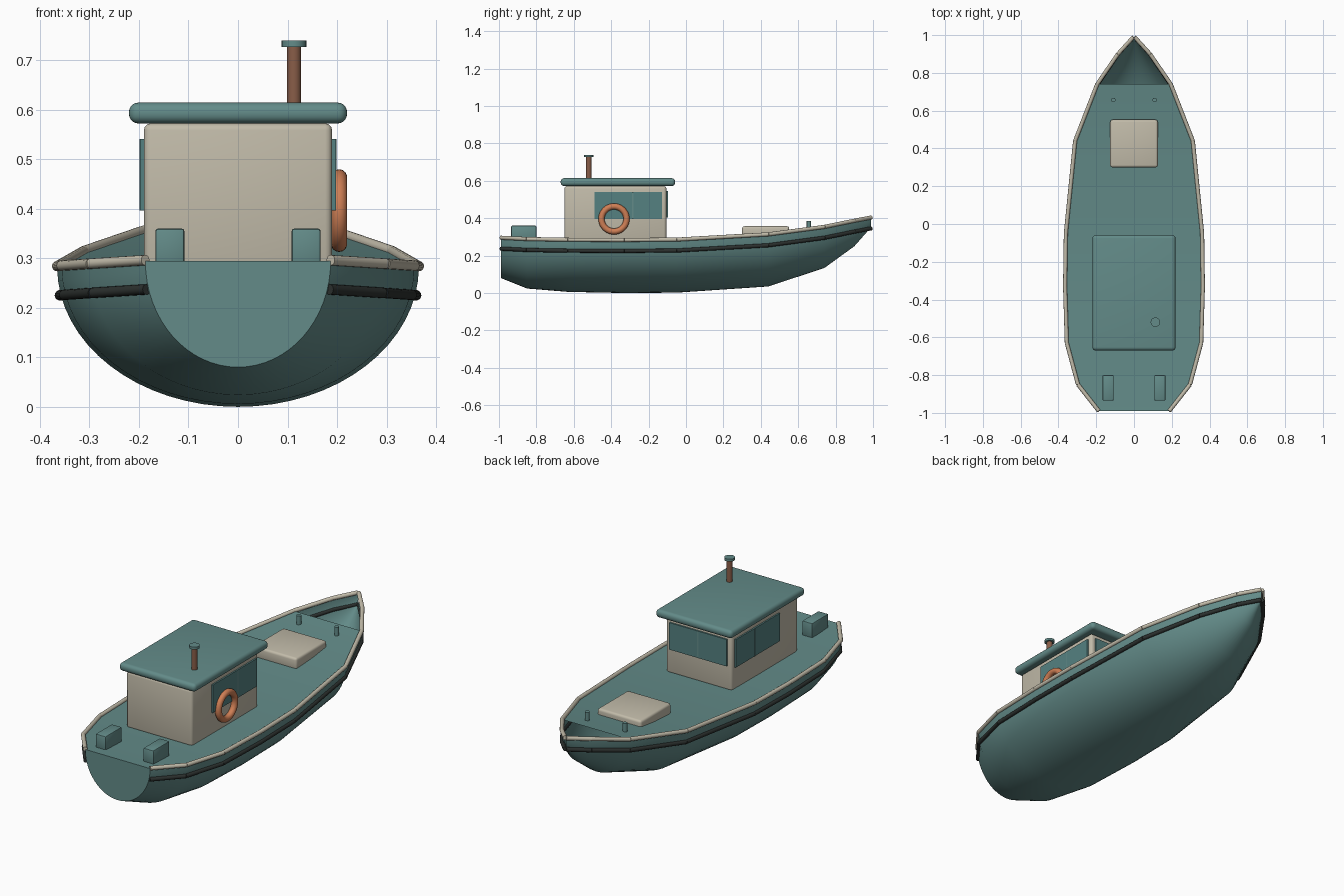
import bpy, bmesh, math
from mathutils import Vector

if "Cube" in bpy.data.objects:
    bpy.data.objects.remove(bpy.data.objects["Cube"])


def mat(name, rgb):
    m = bpy.data.materials.new(name)
    m.diffuse_color = (*rgb, 1)
    m.use_nodes = True
    m.node_tree.nodes["Principled BSDF"].inputs["Base Color"].default_value = m.diffuse_color
    return m


TEAL = mat("teal paint", (0.125, 0.26, 0.25))
GLASS = mat("window teal", (0.09, 0.22, 0.22))
CREAM = mat("cream paint", (0.54, 0.50, 0.40))
BLACK = mat("black rubber", (0.025, 0.03, 0.028))
BROWN = mat("rust brown", (0.25, 0.11, 0.065))
ORANGE = mat("buoy orange", (0.62, 0.21, 0.09))

# Hull stations: y, half width, keel z, sheer z
STATIONS = [(-0.99, 0.187, 0.08, 0.294), (-0.85, 0.297, 0.024, 0.287),
            (-0.63, 0.356, 0.006, 0.283), (-0.33, 0.365, 0.0, 0.282),
            (-0.05, 0.361, 0.002, 0.284), (0.44, 0.312, 0.035, 0.312),
            (0.74, 0.195, 0.134, 0.352), (0.90, 0.085, 0.25, 0.385),
            (0.99, 0.003, 0.352, 0.402)]


def finish(ob, material, angle=40):
    ob.data.materials.clear()
    ob.data.materials.append(material)
    bpy.ops.object.select_all(action='DESELECT')
    ob.select_set(True)
    bpy.context.view_layer.objects.active = ob
    bpy.ops.object.shade_smooth_by_angle(angle=math.radians(angle))
    return ob


def from_bmesh(name, bm, material):
    me = bpy.data.meshes.new(name)
    bm.to_mesh(me)
    bm.free()
    ob = bpy.data.objects.new(name, me)
    bpy.context.collection.objects.link(ob)
    return finish(ob, material)


def box(name, lo, hi, material, bevel=0.0, segments=3):
    lo, hi = Vector(lo), Vector(hi)
    bm = bmesh.new()
    bmesh.ops.create_cube(bm, size=1)
    for v in bm.verts:
        v.co = (lo + hi) / 2 + v.co * (hi - lo)
    if bevel:
        bmesh.ops.bevel(bm, geom=bm.edges[:], offset=bevel, segments=segments,
                        profile=0.5, affect='EDGES')
    return from_bmesh(name, bm, material)


def add_rod(bm, a, b, r, sides=16):
    a, b = Vector(a), Vector(b)
    d = b - a
    mtx = d.to_track_quat('Z', 'Y').to_matrix().to_4x4()
    mtx.translation = (a + b) / 2
    bmesh.ops.create_cone(bm, cap_ends=True, segments=sides, radius1=r,
                          radius2=r, depth=d.length, matrix=mtx)


def rod(name, a, b, r, material, sides=20):
    bm = bmesh.new()
    add_rod(bm, a, b, r, sides)
    return from_bmesh(name, bm, material)


def strake(name, points, r, material):
    """Row of straight rods along both sides of the hull."""
    bm = bmesh.new()
    for s in (-1, 1):
        pts = [(s * x, y, z) for x, y, z in points]
        for a, b in zip(pts, pts[1:]):
            add_rod(bm, a, b, r)
    return from_bmesh(name, bm, material)


# Hull shell: half-ellipse sections with a flat transom
N = 32
bm = bmesh.new()
rings = []
for y, w, keel, top in STATIONS:
    rings.append([bm.verts.new((w * math.cos(math.pi * i / N), y,
                                top - (top - keel) * math.sin(math.pi * i / N)))
                  for i in range(N + 1)])
for a, b in zip(rings, rings[1:]):
    for i in range(N):
        bm.faces.new((a[i], a[i + 1], b[i + 1], b[i]))
bm.faces.new(rings[0][::-1])
bmesh.ops.recalc_face_normals(bm, faces=bm.faces[:])
from_bmesh("hull", bm, TEAL)

# Deck follows the sheer and stops short of the open bow
bm = bmesh.new()
rows = [(bm.verts.new((-w, y, z)), bm.verts.new((w, y, z)))
        for y, w, k, z in STATIONS[:7]]
for a, b in zip(rows, rows[1:]):
    bm.faces.new((a[0], a[1], b[1], b[0]))
from_bmesh("deck", bm, TEAL)

# Gunwale rail and rubbing strake
strake("gunwale_rail", [(w, y, z + 0.002) for y, w, k, z in STATIONS], 0.0105, CREAM)
strake("rubbing_strake", [(w * 0.985, y, z - 0.057) for y, w, k, z in STATIONS],
       0.0105, BLACK)

# Cabin, roof and chimney
box("cabin", (-0.19, -0.65, 0.275), (0.19, -0.105, 0.572), CREAM, 0.014)
box("cabin_roof", (-0.22, -0.67, 0.572), (0.22, -0.058, 0.614), TEAL, 0.0185, 5)
rod("chimney", (0.113, -0.52, 0.60), (0.113, -0.52, 0.727), 0.0145, BROWN)
rod("chimney_cap", (0.113, -0.52, 0.726), (0.113, -0.52, 0.739), 0.025, TEAL)

# Side windows, two panes and a post on each side
for s, side in ((-1, "left"), (1, "right")):
    def plate(name, y0, y1, z0, z1, t, m):
        xs = sorted((s * 0.189, s * (0.19 + t)))
        box(name, (xs[0], y0, z0), (xs[1], y1, z1), m)
    plate(side + "_rear_window", -0.49, -0.288, 0.396, 0.541, 0.008, GLASS)
    plate(side + "_fore_window", -0.282, -0.128, 0.396, 0.541, 0.008, GLASS)
    plate(side + "_window_post", -0.288, -0.282, 0.396, 0.541, 0.009, TEAL)
    # Forward-facing panes
    xs = sorted((s * 0.004, s * 0.165))
    box(side + "_wheelhouse_window", (xs[0], -0.106, 0.405),
        (xs[1], -0.097, 0.545), GLASS)
    # Stern lockers and bow bollards
    xs = sorted((s * 0.108, s * 0.167))
    box(side + "_stern_locker", (xs[0], -0.935, 0.28), (xs[1], -0.80, 0.36),
        TEAL, 0.006, 2)
    rod(side + "_bollard", (s * 0.109, 0.657, 0.33), (s * 0.109, 0.657, 0.385),
        0.0115, TEAL)
box("wheelhouse_window_post", (-0.005, -0.106, 0.405), (0.005, -0.096, 0.545), TEAL)

# Fore hatch
box("fore_hatch", (-0.126, 0.30, 0.295), (0.126, 0.552, 0.357), CREAM, 0.012)

# Lifebuoy on the right cabin wall
bpy.ops.mesh.primitive_torus_add(major_radius=0.067, minor_radius=0.0165,
                                 major_segments=40, minor_segments=14,
                                 location=(0.204, -0.385, 0.396),
                                 rotation=(0, math.pi / 2, 0))
buoy = bpy.context.object
buoy.name = "lifebuoy"
finish(buoy, ORANGE, 60)
